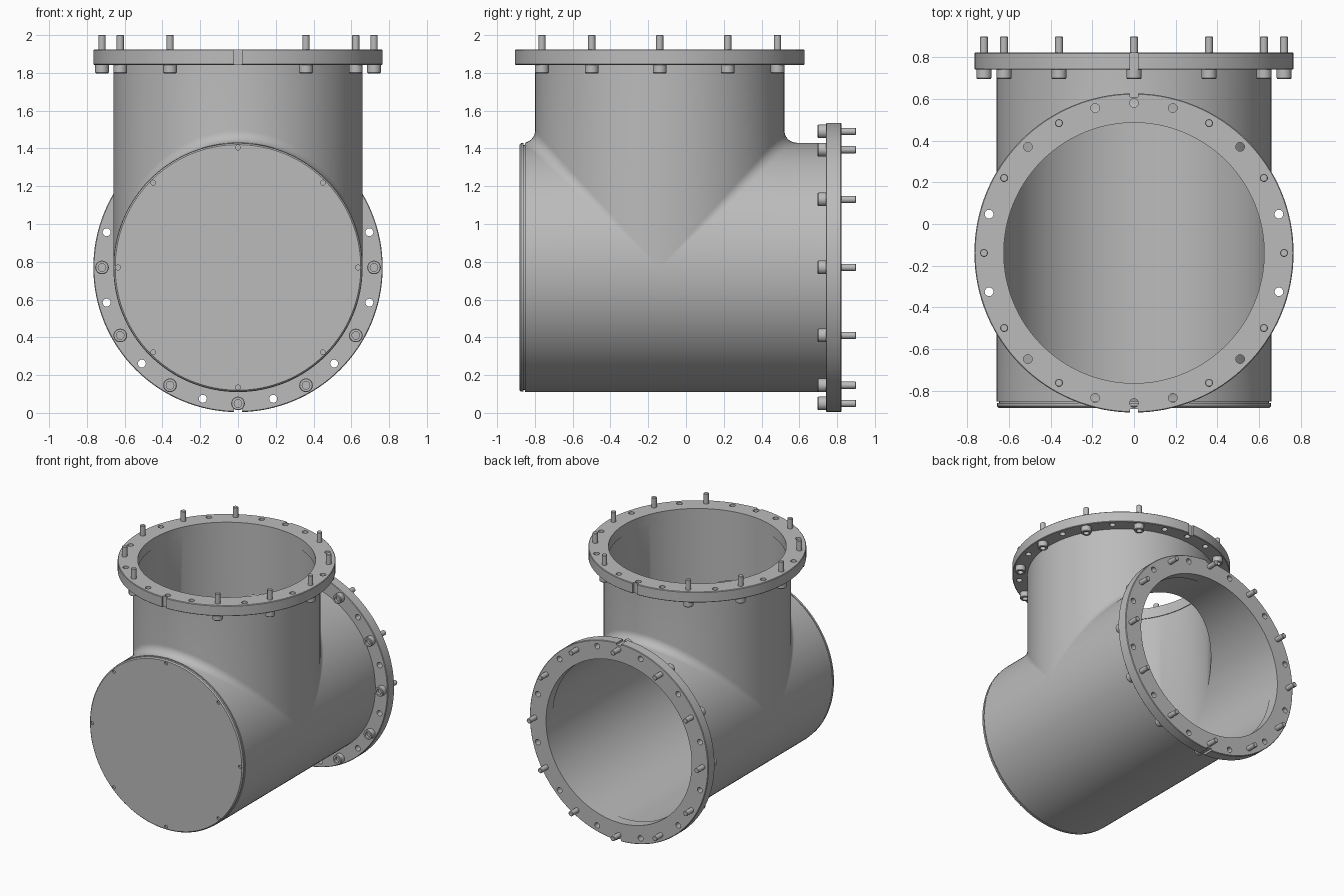
import bpy, bmesh
from math import sin, cos, pi, radians
from mathutils import Vector, Matrix

cube = bpy.data.objects.get("Cube")
if cube:
    bpy.data.objects.remove(cube)

steel = bpy.data.materials.new("grey_steel")
steel.use_nodes = True
GREY = (0.5, 0.5, 0.5, 1)
steel.diffuse_color = GREY
steel.node_tree.nodes["Principled BSDF"].inputs["Base Color"].default_value = GREY

# Main dimensions
AXIS_Y, AXIS_Z = -0.139, 0.77      # branch axis and run axis
R, BORE, FILLET = 0.66, 0.63, 0.065
FRONT, BACK, TOP = -0.852, 0.82, 1.923
FLANGE_R, BOLT_CIRCLE, THICK = 0.766, 0.72, 0.082


def add_object(name, bm, matrix=Matrix()):
    bmesh.ops.remove_doubles(bm, verts=bm.verts, dist=1e-5)
    bmesh.ops.recalc_face_normals(bm, faces=bm.faces)
    mesh = bpy.data.meshes.new(name)
    bm.to_mesh(mesh)
    bm.free()
    mesh.materials.append(steel)
    obj = bpy.data.objects.new(name, mesh)
    bpy.context.collection.objects.link(obj)
    obj.matrix_world = matrix
    return obj


def skin(bm, rows, closed_profile):
    """Bridge consecutive rows of points with quads."""
    rows = [[bm.verts.new(p) for p in row] for row in rows]
    n = len(rows[0])
    for a, b in zip(rows, rows[1:]):
        for i in range(n if closed_profile else n - 1):
            j = (i + 1) % n
            bm.faces.new((a[i], a[j], b[j], b[i]))


def lathe(name, profile, matrix, sides, closed=False):
    bm = bmesh.new()
    rows = [[Vector((r * cos(a), r * sin(a), z)) for r, z in profile]
            for a in (2 * pi * k / sides for k in range(sides + 1))]
    skin(bm, rows, closed)
    return add_object(name, bm, matrix)


def polar(radius, angle, z=0):
    return Matrix.Translation((radius * cos(angle), radius * sin(angle), z))


def smooth(obj):
    bpy.ops.object.select_all(action='DESELECT')
    obj.select_set(True)
    bpy.context.view_layer.objects.active = obj
    bpy.ops.object.shade_smooth_by_angle(angle=radians(30))


def cut(obj, bm):
    """Subtract the cutter geometry, given in the object's own space."""
    cutter = add_object("cutter", bm, obj.matrix_world.copy())
    cutter.hide_render = True
    mod = obj.modifiers.new("cut", 'BOOLEAN')
    mod.operation, mod.solver, mod.object = 'DIFFERENCE', 'EXACT', cutter
    bpy.context.view_layer.objects.active = obj
    bpy.ops.object.modifier_apply(modifier=mod.name)
    bpy.data.objects.remove(cutter)


def add_hole(bm, radius, depth, matrix):
    bmesh.ops.create_cone(bm, cap_ends=True, segments=20, radius1=radius,
                          radius2=radius, depth=depth, matrix=matrix)


# Tee body: each half of the branch flows through a rolling-ball fillet into the run
def tee_profile(t, side):
    s, c = sin(t), cos(t)
    end = (BACK if side > 0 else FRONT) - AXIS_Y
    top = TOP - AXIS_Z
    centre = Vector((s, side * c, c)) * (R + FILLET)
    to_branch, to_run = Vector((-s, -side * c, 0)), Vector((-s, 0, -c))
    pts = [Vector((R * s, side * R * c, top))]
    for k in range(9):
        p = centre + FILLET * to_branch.slerp(to_run, k / 8)
        p.y = max(p.y, FRONT - AXIS_Y + 0.001)
        pts.append(p)
    pts += [Vector((R * s, end, R * c)), Vector((BORE * s, end, BORE * c)),
            Vector((BORE * s, side * BORE * c, BORE * c)),
            Vector((BORE * s, side * BORE * c, top))]
    return pts


def run_profile(t):
    ys = (FRONT - AXIS_Y, 0, BACK - AXIS_Y)
    return ([Vector((R * sin(t), y, R * cos(t))) for y in ys] +
            [Vector((BORE * sin(t), y, BORE * cos(t))) for y in reversed(ys)])


STEPS = 64
body = bmesh.new()
upper = [-pi / 2 + pi * k / STEPS for k in range(STEPS + 1)]
for side in (-1, 1):
    skin(body, [tee_profile(t, side) for t in upper], True)
skin(body, [run_profile(t + pi) for t in upper], True)
smooth(add_object("tee_pipe", body, Matrix.Translation((0, AXIS_Y, AXIS_Z))))

# Front end cap with a narrow groove behind it and eight screw holes
cap = lathe("end_cap", [(0, 0), (0.65, 0), (0.658, 0.008), (0.658, 0.022),
                        (0.648, 0.022), (0.648, 0.04), (0, 0.04)],
            Matrix.Translation((0, -0.882, AXIS_Z)) @ Matrix.Rotation(pi / 2, 4, 'X')
            @ Matrix.Scale(-1, 4, (0, 0, 1)), 128)
cap.data.transform(cap.matrix_world)
cap.matrix_world = Matrix()
cap.data.flip_normals()
holes = bmesh.new()
for k in range(8):
    a = k * pi / 4
    spot = Matrix.Translation((0.635 * cos(a), -0.882, AXIS_Z + 0.635 * sin(a)))
    add_hole(holes, 0.013, 0.024, spot @ Matrix.Rotation(pi / 2, 4, 'X'))
cut(cap, holes)
smooth(cap)

# Socket-head bolt shape, head at the bottom
BOLT = [(0, 0.022), (0.02, 0.022), (0.02, 0), (0.033, 0), (0.036, 0.004),
        (0.036, 0.044), (0.019, 0.044), (0.019, 0.2), (0.016, 0.203), (0, 0.203)]


def flange(name, matrix, empty):
    """Ring with bolts every 30 degrees, open holes between and two rim notches."""
    e, r = 0.004, FLANGE_R
    ring = lathe(name + "_flange", [(0.625, 0), (r - e, 0), (r, e), (r, THICK - e),
                                    (r - e, THICK), (0.625, THICK)], matrix, 128, True)
    cuts = bmesh.new()
    for k in range(24):
        if k % 2 or k in empty:
            add_hole(cuts, 0.021, 0.3, polar(BOLT_CIRCLE, k * pi / 12, THICK / 2))
    for a in (pi / 2, -pi / 2):
        bmesh.ops.create_cube(cuts, size=1, matrix=polar(r, a, THICK / 2)
                              @ Matrix.Diagonal((0.04, 0.034, 0.3, 1)))
    cut(ring, cuts)
    smooth(ring)
    bolt_mesh = None
    for k in range(0, 24, 2):
        if k in empty:
            continue
        place = matrix @ polar(BOLT_CIRCLE, k * pi / 12, -0.044)
        if bolt_mesh is None:
            bolt = lathe(name + "_bolt", BOLT, place, 24)
            smooth(bolt)
            bolt_mesh = bolt.data
        else:
            bolt = bpy.data.objects.new(name + "_bolt", bolt_mesh)
            bpy.context.collection.objects.link(bolt)
            bolt.matrix_world = place


# Branch flange on top, run flange at the back
flange("top", Matrix.Translation((0, AXIS_Y, 1.842)), (6, 18))
flange("back", Matrix.Translation((0, 0.741, AXIS_Z)) @ Matrix.Rotation(-pi / 2, 4, 'X'), ())
